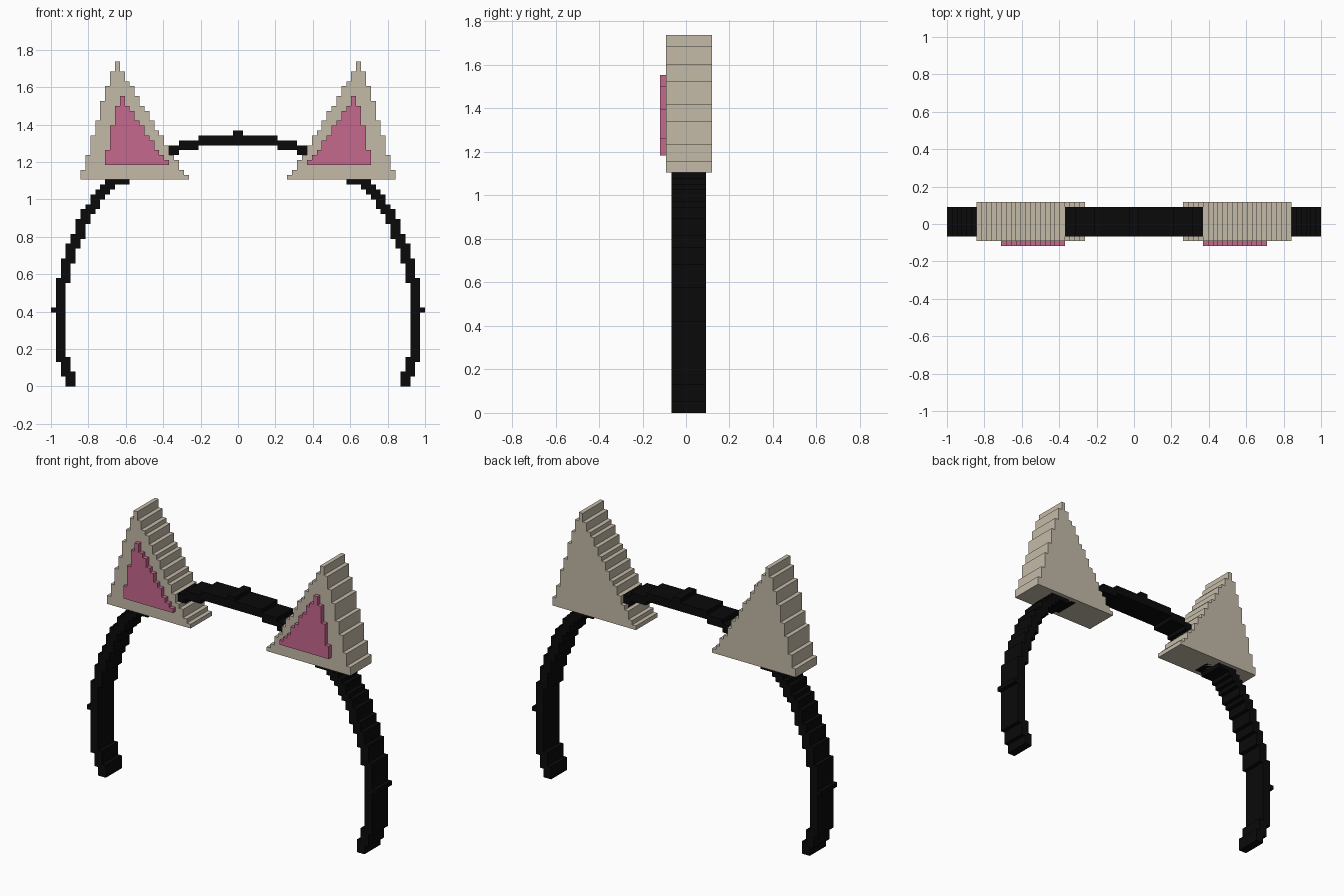
import bpy, bmesh, math

if "Cube" in bpy.data.objects:
    bpy.data.objects.remove(bpy.data.objects["Cube"])

U = 2 / 76  # size of one pixel step


def material(name, rgb):
    m = bpy.data.materials.new(name)
    m.diffuse_color = (*rgb, 1)
    m.use_nodes = True
    m.node_tree.nodes["Principled BSDF"].inputs["Base Color"].default_value = m.diffuse_color
    return m


BLACK = material("black", (0.003, 0.003, 0.003))
BEIGE = material("beige", (0.55, 0.49, 0.39))
PINK = material("pink", (0.56, 0.14, 0.27))


def plate(name, cells, y0, y1, mat):
    """Extrude a set of (column, row) pixels from y0 to y1 (pixel units)."""
    bm = bmesh.new()
    verts = {}

    def v(i, k):
        if (i, k) not in verts:
            verts[i, k] = bm.verts.new((i * U, y0 * U, k * U))
        return verts[i, k]

    for i, k in sorted(cells):
        bm.faces.new((v(i, k), v(i + 1, k), v(i + 1, k + 1), v(i, k + 1)))
    ext = bmesh.ops.extrude_face_region(bm, geom=bm.faces[:], use_keep_orig=True)
    moved = [g for g in ext["geom"] if isinstance(g, bmesh.types.BMVert)]
    bmesh.ops.translate(bm, verts=moved, vec=(0, (y1 - y0) * U, 0))
    bmesh.ops.recalc_face_normals(bm, faces=bm.faces[:])
    bmesh.ops.dissolve_limit(bm, angle_limit=math.radians(1),
                             verts=bm.verts[:], edges=bm.edges[:])
    me = bpy.data.meshes.new(name)
    bm.to_mesh(me)
    bm.free()
    me.materials.append(mat)
    ob = bpy.data.objects.new(name, me)
    bpy.context.collection.objects.link(ob)
    return ob


def flip(cells):
    return {(-1 - i, k) for i, k in cells}


def column(i, lo, hi):
    return {(i, k) for k in range(lo, hi)}


def stepped_triangle(left_tops, tip, bottom, top, spread):
    """Steep left side from step heights, even stair on the right."""
    cells = set()
    for k in range(bottom, top):
        left = tip - sum(k < t for t in left_tops)
        right = tip + 1 + int((top - 1 - k) * spread / (top - 1 - bottom) + 0.01)
        cells |= {(i, k) for i in range(left, right)}
    return cells


# headband: top height of each column from the side to the crown
tops = [22, 26, 29, 31, 34, 36, 37, 39, 40, 41, 42, 42, 43, 43, 43, 44, 45, 45,
        46, 46, 47, 47, 48, 49, 49, 50, 50, 50, 50] + [51] * 8
T = {i - 37: t for i, t in enumerate(tops)}
band = column(-37, 5, 22) | column(-36, 2, 26)
for i in range(-35, 0):
    band |= column(i, min(T[i - 2] - 1, T[i] - 2), T[i])
# lower ends curving in, and the small nubs at the extremes
band |= column(-35, 0, 6) | column(-34, 0, 3) | {(-38, 15), (-1, 51)}
plate("headband", band | flip(band), -2.5, 3.5, BLACK)

# ears with inner panels
ear = stepped_triangle([64, 61, 58, 54, 51, 47, 44], -25, 42, 66, 14)
inner = stepped_triangle([57, 53, 48], -24, 45, 59, 9)
for side, f in (("left", lambda c: c), ("right", flip)):
    plate(side + "_ear", f(ear), -3.5, 4.5, BEIGE)
    plate(side + "_inner_ear", f(inner), -4.5, -3.5, PINK)
